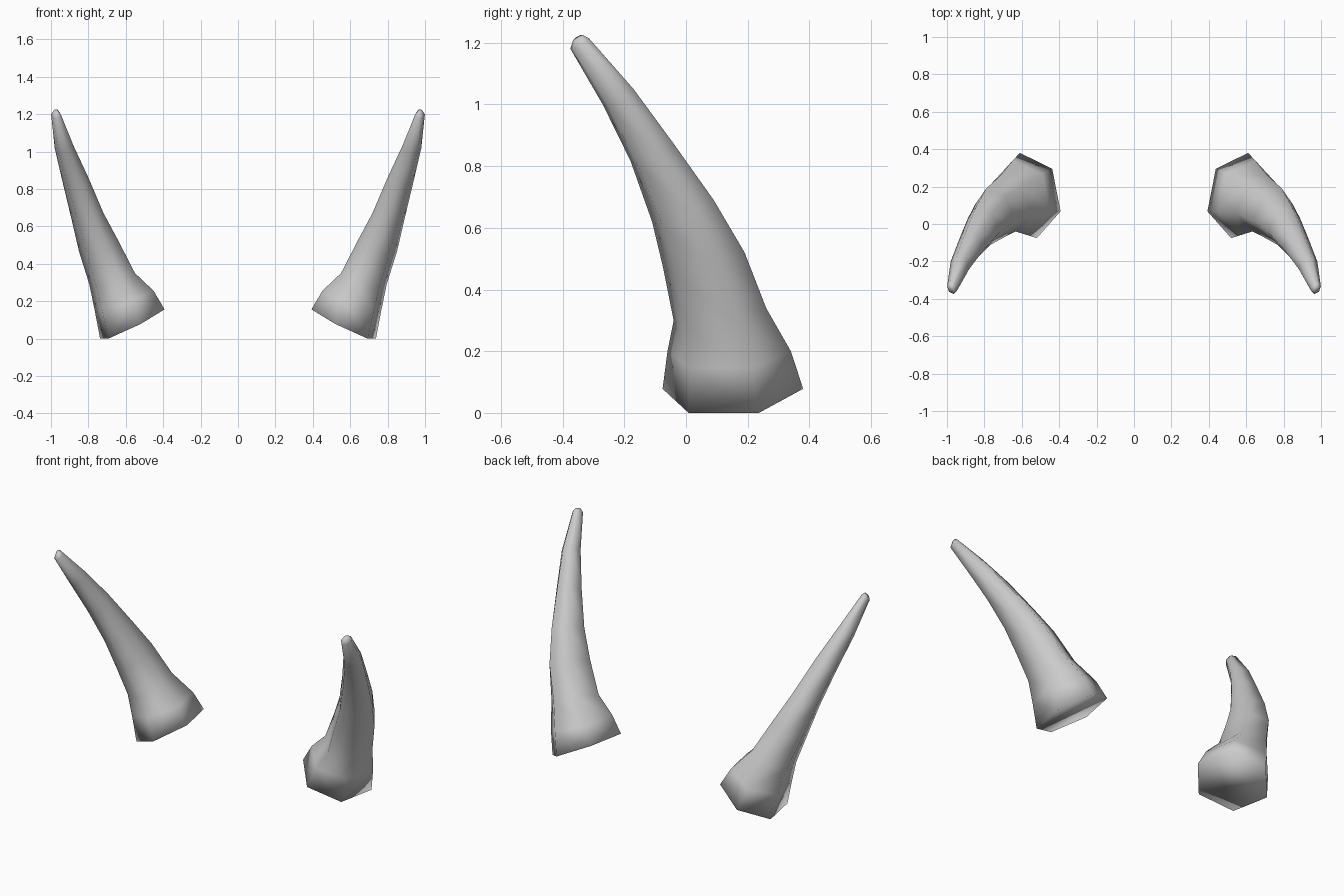
import bpy
import bmesh
from mathutils import Vector

default_cube = bpy.data.objects.get("Cube")
if default_cube:
    bpy.data.objects.remove(default_cube, do_unlink=True)

# Pale grey horn material
horn_grey = bpy.data.materials.new("horn_grey")
horn_grey.use_nodes = True
colour = (0.6, 0.6, 0.6, 1.0)
horn_grey.diffuse_color = colour
horn_grey.node_tree.nodes["Principled BSDF"].inputs["Base Color"].default_value = colour

# Hexagonal sections from base to tip:
# centre, half-axis towards the back corner, (x, z) of the half-axis towards the outer side
SECTIONS = [
    ((.565, .152, .078), (.045, .228, 0), (.15, -.078)),
    ((.608, .14, .2), (.04, .2, 0), (.137, -.055)),
    ((.673, .11, .32), (.04, .15, .02), (.102, -.04)),
    ((.745, .058, .495), (.045, .132, .025), (.083, -.04)),
    ((.805, -.01, .655), (.04, .1, .035), (.065, -.035)),
    ((.868, -.11, .845), (.03, .07, .028), (.053, -.03)),
    ((.93, -.22, 1.025), (.02, .05, .025), (.04, -.02)),
    ((.973, -.345, 1.198), (.01, .03, .017), (.021, -.008)),
    ((.975, -.35, 1.217), (.006, .016, .008), (.01, -.005)),
]


def section_corners(centre, back, outer_xz):
    """Six corners of one section; the outer axis is kept square to the back axis."""
    centre, back = Vector(centre), Vector(back)
    x, z = outer_xz
    outer = Vector((x, -(x * back.x + z * back.z) / back.y, z))
    return [
        centre + back,
        centre + outer + back / 2,
        centre + outer - back / 2,
        centre - back,
        centre - outer - back / 2,
        centre - outer + back / 2,
    ]


def build_horn(name, side):
    """Skin the sections into one closed, smooth horn on the given side."""
    bm = bmesh.new()
    rings = []
    for section in SECTIONS:
        corners = section_corners(*section)
        rings.append([bm.verts.new((side * p.x, p.y, p.z)) for p in corners])

    # Walls between neighbouring sections
    for lower, upper in zip(rings, rings[1:]):
        for i in range(len(lower)):
            j = (i + 1) % len(lower)
            bm.faces.new((lower[i], lower[j], upper[j], upper[i]))

    # Base and tip caps
    bm.faces.new(rings[0])
    bm.faces.new(rings[-1])
    bmesh.ops.recalc_face_normals(bm, faces=bm.faces[:])
    for face in bm.faces:
        face.smooth = True

    mesh = bpy.data.meshes.new(name)
    bm.to_mesh(mesh)
    bm.free()
    mesh.materials.append(horn_grey)
    horn = bpy.data.objects.new(name, mesh)
    bpy.context.collection.objects.link(horn)
    return horn


build_horn("left_horn", 1)
build_horn("right_horn", -1)
